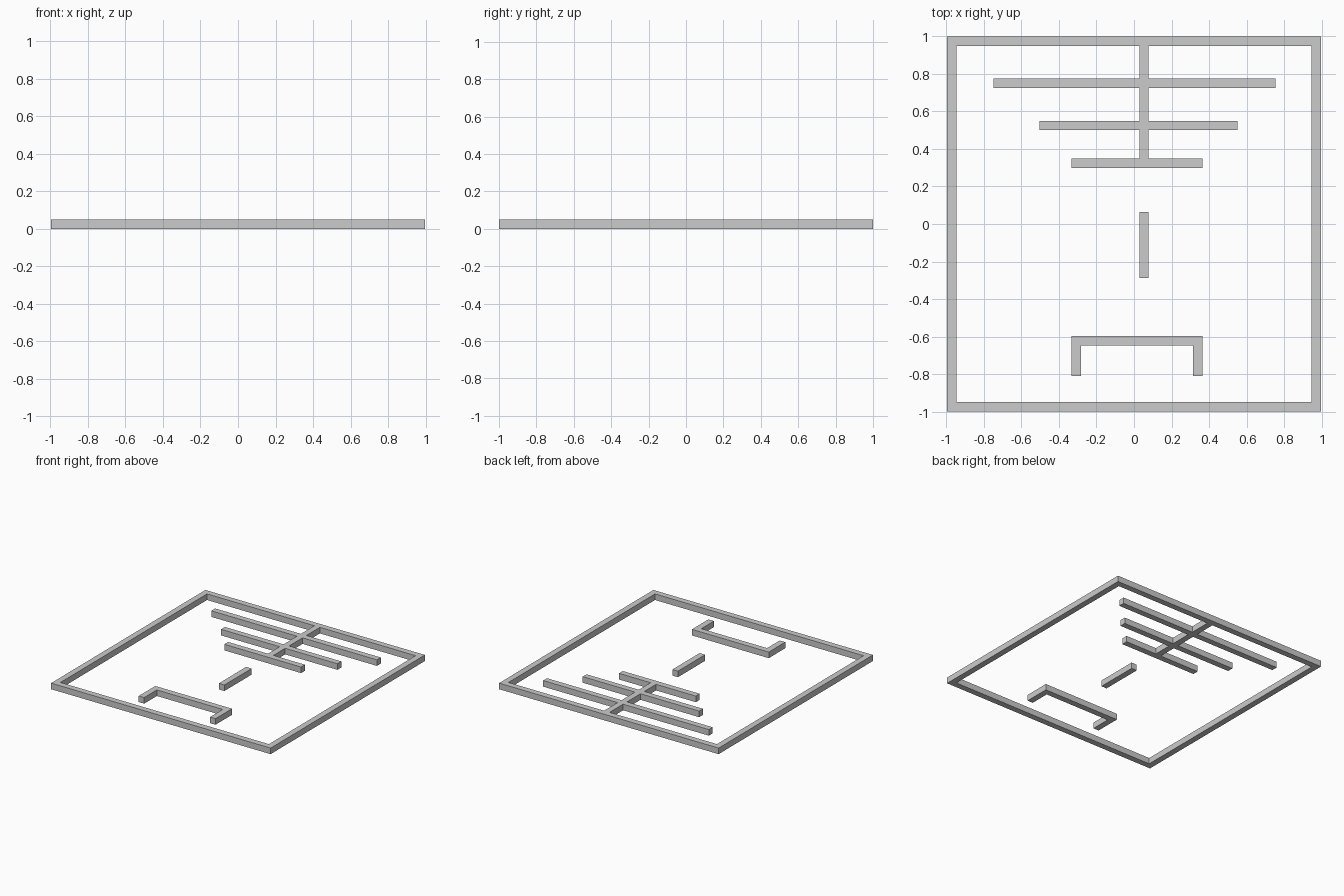
import bpy
import bmesh

if "Cube" in bpy.data.objects:
    bpy.data.objects.remove(bpy.data.objects["Cube"])

W = 0.05            # strip width and height
HX, HY = 0.996, 1.0  # outer half sizes of the frame


def slab(name, polygons):
    """Flat counter-clockwise polygons on z = 0, thickened upwards."""
    bm = bmesh.new()
    for poly in polygons:
        bm.faces.new([bm.verts.new((x, y, 0)) for x, y in poly])
    bmesh.ops.remove_doubles(bm, verts=bm.verts, dist=1e-5)
    mesh = bpy.data.meshes.new(name)
    bm.to_mesh(mesh)
    bm.free()
    obj = bpy.data.objects.new(name, mesh)
    bpy.context.collection.objects.link(obj)
    mod = obj.modifiers.new("height", 'SOLIDIFY')
    mod.thickness = W
    mod.offset = 1
    return obj


def rect(x0, x1, y0, y1):
    return [(x0, y0), (x1, y0), (x1, y1), (x0, y1)]


# Outer frame: four mitred strips
outer = rect(-HX, HX, -HY, HY)
inner = rect(-HX + W, HX - W, -HY + W, HY - W)
slab("outer_frame", [[outer[i], outer[(i + 1) % 4], inner[(i + 1) % 4], inner[i]]
                     for i in range(4)])

# Stem hanging from the frame with three crossbars, as one outline
sx0, sx1 = 0.028, 0.078
bars = [(-0.75, 0.753, 0.725), (-0.504, 0.552, 0.50), (-0.333, 0.364, 0.298)]
left = [(sx0, HY - W)]
right = [(sx1, HY - W)]
for i, (x0, x1, y) in enumerate(bars):
    for side, stem_x, end_x in ((left, sx0, x0), (right, sx1, x1)):
        side += [(stem_x, y + W), (end_x, y + W), (end_x, y)]
        if i < len(bars) - 1:
            side.append((stem_x, y))
slab("stem_with_crossbars", [left + right[::-1]])

# Free-standing short bar in the middle
slab("centre_bar", [rect(sx0, sx1, -0.288, 0.065)])

# Bracket with two legs
x0, x1, top, foot = -0.333, 0.364, -0.597, -0.811
slab("bracket", [[(x0, foot), (x0 + W, foot), (x0 + W, top - W), (x1 - W, top - W),
                  (x1 - W, foot), (x1, foot), (x1, top), (x0, top)]])
